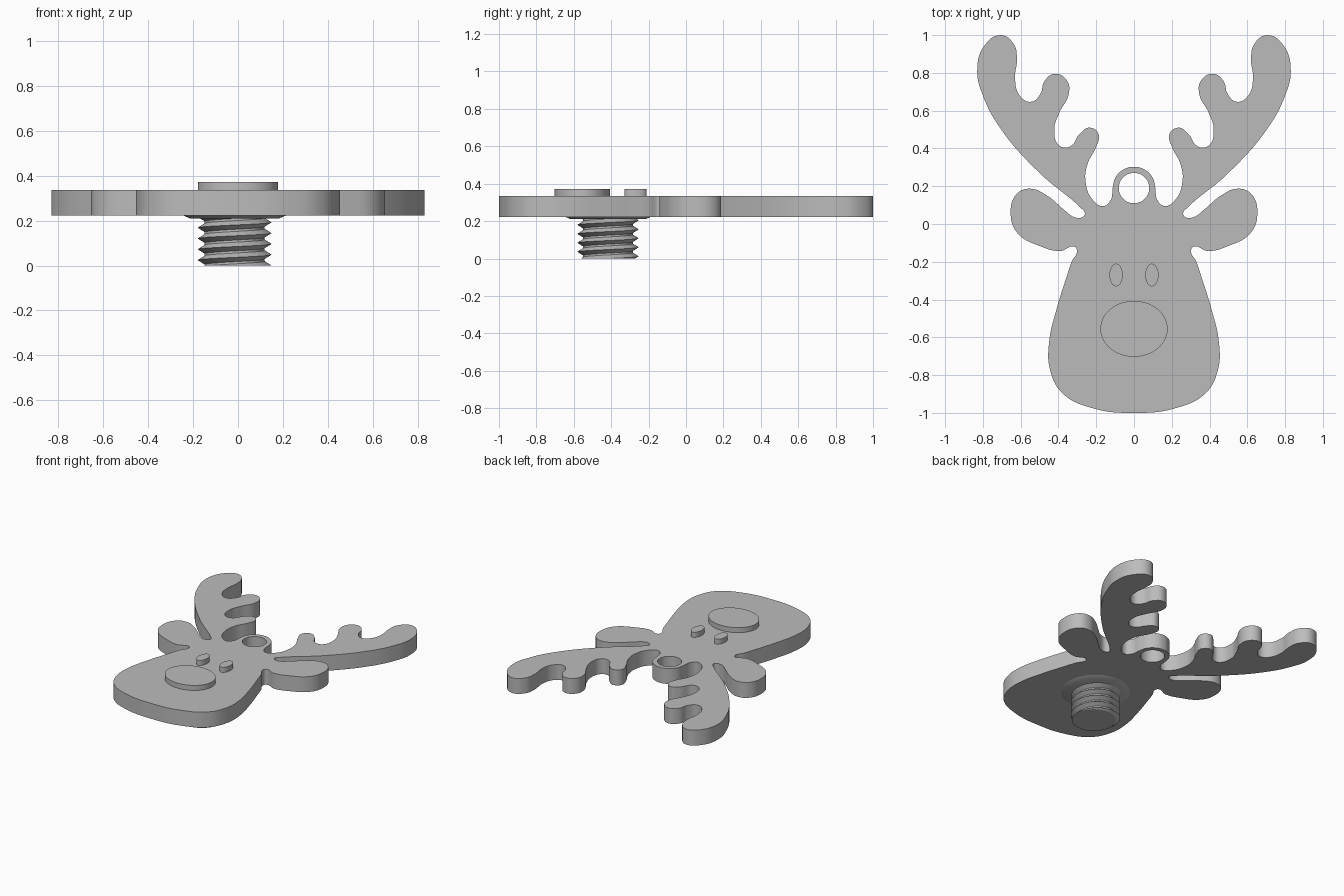
import bpy, bmesh
from math import sin, cos, pi, radians, tau

cube = bpy.data.objects.get("Cube")
if cube:
    bpy.data.objects.remove(cube, do_unlink=True)

# One plain grey for every part
grey = bpy.data.materials.new("plain grey")
grey.use_nodes = True
COLOUR = (0.5, 0.5, 0.5, 1)
grey.diffuse_color = COLOUR
grey.node_tree.nodes["Principled BSDF"].inputs["Base Color"].default_value = COLOUR

BASE, TOP, RAISED = 0.222, 0.335, 0.372
LOOP_Y = 0.19
PEG_X, PEG_Y = -0.015, -0.417


def finish(obj, name):
    """Name, colour and shade a part."""
    obj.name = obj.data.name = name
    obj.data.materials.clear()
    obj.data.materials.append(grey)
    bpy.ops.object.select_all(action='DESELECT')
    obj.select_set(True)
    bpy.context.view_layer.objects.active = obj
    bpy.ops.object.shade_smooth_by_angle(angle=radians(30))


def add_loop(curve, points):
    """Add a smooth closed outline to a flat curve."""
    spline = curve.splines.new('BEZIER')
    spline.bezier_points.add(len(points) - 1)
    for knot, (x, y) in zip(spline.bezier_points, points):
        knot.co = (x, y, 0)
        knot.handle_left_type = knot.handle_right_type = 'AUTO'
    spline.use_cyclic_u = True


def elliptic_plate(name, x, y, rx, ry, z0, z1, taper=1.0):
    """Straight or tapered elliptic prism; taper scales its lower rim."""
    bpy.ops.mesh.primitive_cone_add(vertices=64, radius1=taper, radius2=1, depth=1,
                                    location=(x, y, (z0 + z1) / 2))
    obj = bpy.context.object
    obj.scale = (rx, ry, z1 - z0)
    bpy.ops.object.transform_apply(location=False, rotation=False, scale=True)
    finish(obj, name)


# Half outline: jaw, cheek, ear, slit, antler prongs, then hanging loop
half = [(0, -1), (.22, -.975), (.38, -.895), (.445, -.77), (.45, -.63),
        (.41, -.45), (.36, -.29), (.33, -.2), (.302, -.14),
        (.316, -.12), (.39, -.143), (.5, -.116), (.615, -.05), (.653, .05),
        (.62, .16), (.55, .187), (.46, .15), (.37, .075), (.32, .038),
        (.275, .035), (.26, .055), (.285, .088), (.5, .27), (.71, .51),
        (.8, .68), (.83, .81), (.795, .94), (.705, 1), (.635, .95),
        (.62, .87), (.63, .77), (.605, .68), (.545, .647), (.495, .69),
        (.475, .755), (.42, .795), (.355, .76), (.345, .69), (.395, .59),
        (.422, .5), (.395, .415), (.34, .41), (.285, .48), (.235, .51),
        (.187, .475), (.2, .41), (.245, .32), (.257, .23), (.22, .13),
        (.16, .095), (.122, .13)]
half += [(.113 * cos(radians(a)), LOOP_Y + .113 * sin(radians(a))) for a in (0, 30, 60)]
half.append((0, LOOP_Y + .113))
outline = half + [(-x, y) for x, y in reversed(half[1:-1])]
hole = [(.08 * cos(tau * i / 8), LOOP_Y + .08 * sin(tau * i / 8)) for i in range(8)]

# Flat head with ears, antlers and pierced loop
curve = bpy.data.curves.new("head", 'CURVE')
curve.dimensions = '2D'
curve.fill_mode = 'BOTH'
curve.resolution_u = 7
curve.extrude = (TOP - BASE) / 2
add_loop(curve, outline)
add_loop(curve, hole)
head = bpy.data.objects.new("head", curve)
head.location.z = (TOP + BASE) / 2
bpy.context.collection.objects.link(head)
bpy.ops.object.select_all(action='DESELECT')
head.select_set(True)
bpy.context.view_layer.objects.active = head
bpy.ops.object.convert(target='MESH')
head = bpy.context.object
bm = bmesh.new()
bm.from_mesh(head.data)
bmesh.ops.remove_doubles(bm, verts=bm.verts, dist=1e-5)
bmesh.ops.recalc_face_normals(bm, faces=bm.faces)
bm.to_mesh(head.data)
bm.free()
finish(head, "head")

# Raised nose and eyes
elliptic_plate("nose", 0, -.555, .178, .148, TOP - .01, RAISED)
for side, x in (("left", .095), ("right", -.095)):
    elliptic_plate(side + "_eye", x, -.27, .035, .06, TOP - .01, RAISED)

# Thin tapered collar under the head
elliptic_plate("peg_collar", PEG_X, PEG_Y, .232, .232, .21, BASE + .002, taper=.86)

# Threaded peg: helical rows of root and crest, clamped flat at both ends
PITCH, CORE, CREST, STEPS = 0.048, 0.133, 0.164, 64
PEG_TOP = BASE + .003
bm = bmesh.new()
columns = []
for i in range(STEPS + 1):
    turn = i / STEPS
    column = []
    for k in range(-2, 7):
        for offset in (0, .4, .6):
            z = min(max(PITCH * (k + offset + turn), 0), PEG_TOP)
            ridge = abs(2 * ((z / PITCH - turn) % 1) - 1)
            r = CORE + (CREST - CORE) * max(0, (ridge - .2) / .8)
            column.append(bm.verts.new((r * cos(tau * turn), r * sin(tau * turn), z)))
    columns.append(column)
for a, b in zip(columns, columns[1:]):
    for j in range(len(a) - 1):
        bm.faces.new((a[j], b[j], b[j + 1], a[j + 1]))
bmesh.ops.remove_doubles(bm, verts=bm.verts, dist=1e-5)
bmesh.ops.dissolve_degenerate(bm, dist=1e-5, edges=bm.edges)
bmesh.ops.holes_fill(bm, edges=[e for e in bm.edges if e.is_boundary], sides=0)
bmesh.ops.recalc_face_normals(bm, faces=bm.faces)
mesh = bpy.data.meshes.new("threaded_peg")
bm.to_mesh(mesh)
bm.free()
peg = bpy.data.objects.new("threaded_peg", mesh)
peg.location = (PEG_X, PEG_Y, 0)
bpy.context.collection.objects.link(peg)
finish(peg, "threaded_peg")
